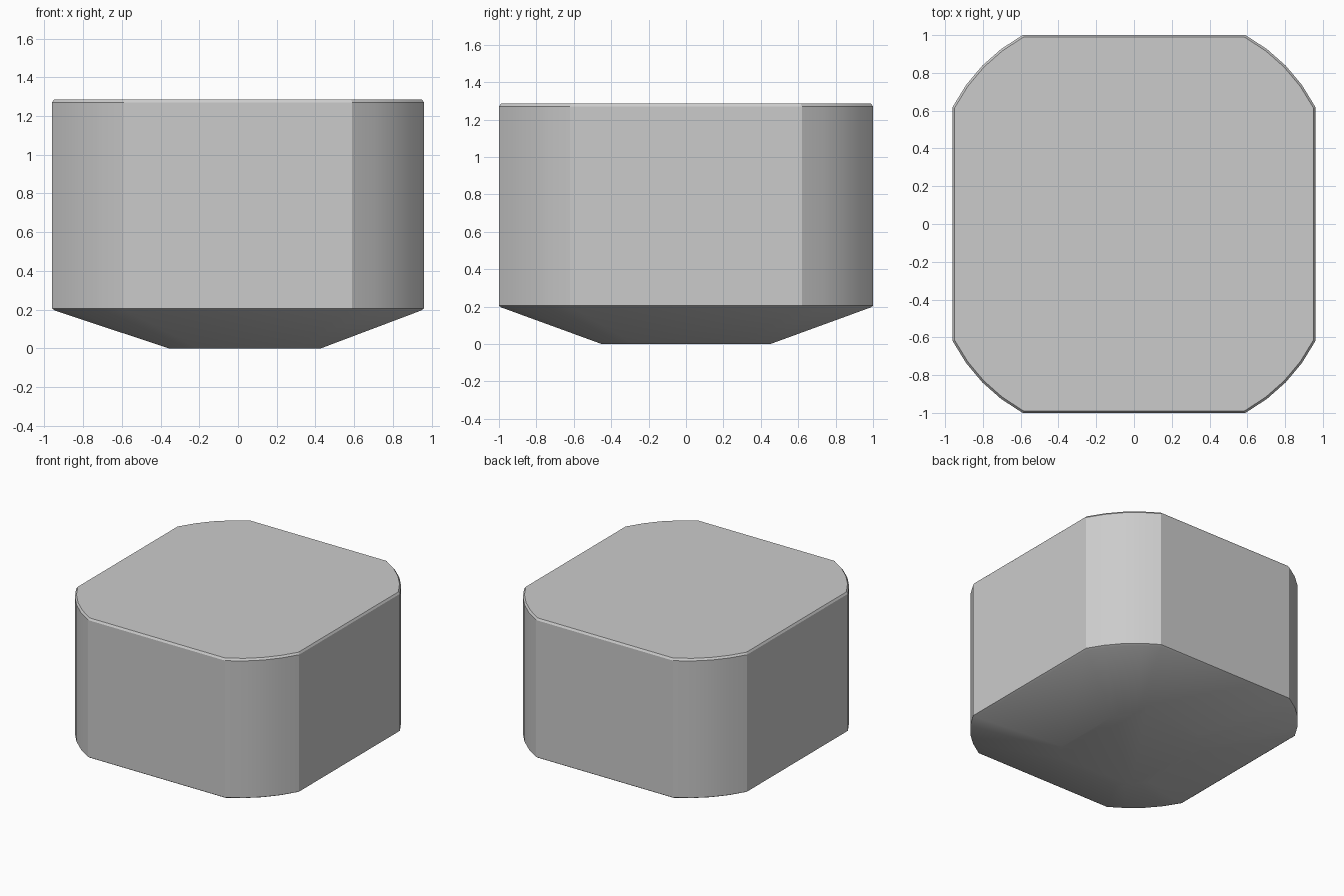
import bpy, bmesh, math
from mathutils import Vector

cube = bpy.data.objects.get("Cube")
if cube:
    bpy.data.objects.remove(cube, do_unlink=True)

HALF_X, HALF_Y = 0.96, 1.0     # overall half sizes
FLAT_X, FLAT_Y = 0.59, 0.62    # half lengths of the flat sides
BULGE, STEPS = 0.04, 4         # corner bow and its facets


def corner(sx, sy):
    """Slightly bowed corner, running from the side face to the front or back face."""
    a, b = Vector((HALF_X, FLAT_Y)), Vector((FLAT_X, HALF_Y))
    out = Vector((b.y - a.y, a.x - b.x)).normalized()
    points = []
    for i in range(STEPS + 1):
        t = i / STEPS
        p = a.lerp(b, t) + out * BULGE * 4 * t * (1 - t)
        points.append((p.x * sx, p.y * sy))
    return points


# Outline, counter-clockwise
outline = (corner(1, 1) + corner(-1, 1)[::-1]
           + corner(-1, -1) + corner(1, -1)[::-1])

# Rings from the small base up to the top: height, x scale, y scale, x shift
rings = [
    (0.0, 0.41, 0.45, 0.035),
    (0.195, 0.985, 0.985, 0.0),
    (0.205, 1.0, 1.0, 0.0),
    (1.27, 1.0, 1.0, 0.0),
    (1.285, 0.99, 0.99, 0.0),
]

bm = bmesh.new()
loops = [[bm.verts.new((x * kx + dx, y * ky, z)) for x, y in outline]
         for z, kx, ky, dx in rings]
n = len(outline)
for low, high in zip(loops, loops[1:]):
    for i in range(n):
        j = (i + 1) % n
        bm.faces.new((low[i], low[j], high[j], high[i]))
bm.faces.new(loops[0][::-1])
bm.faces.new(loops[-1])
bmesh.ops.recalc_face_normals(bm, faces=bm.faces)
mesh = bpy.data.meshes.new("block_body")
bm.to_mesh(mesh)
bm.free()

# Plain grey material
grey = bpy.data.materials.new("plain grey")
grey.use_nodes = True
colour = (0.6, 0.6, 0.6, 1)
grey.diffuse_color = colour
grey.node_tree.nodes["Principled BSDF"].inputs["Base Color"].default_value = colour
mesh.materials.append(grey)

body = bpy.data.objects.new("block_body", mesh)
bpy.context.collection.objects.link(body)
bpy.context.view_layer.objects.active = body
body.select_set(True)
bpy.ops.object.shade_smooth_by_angle(angle=math.radians(25))
